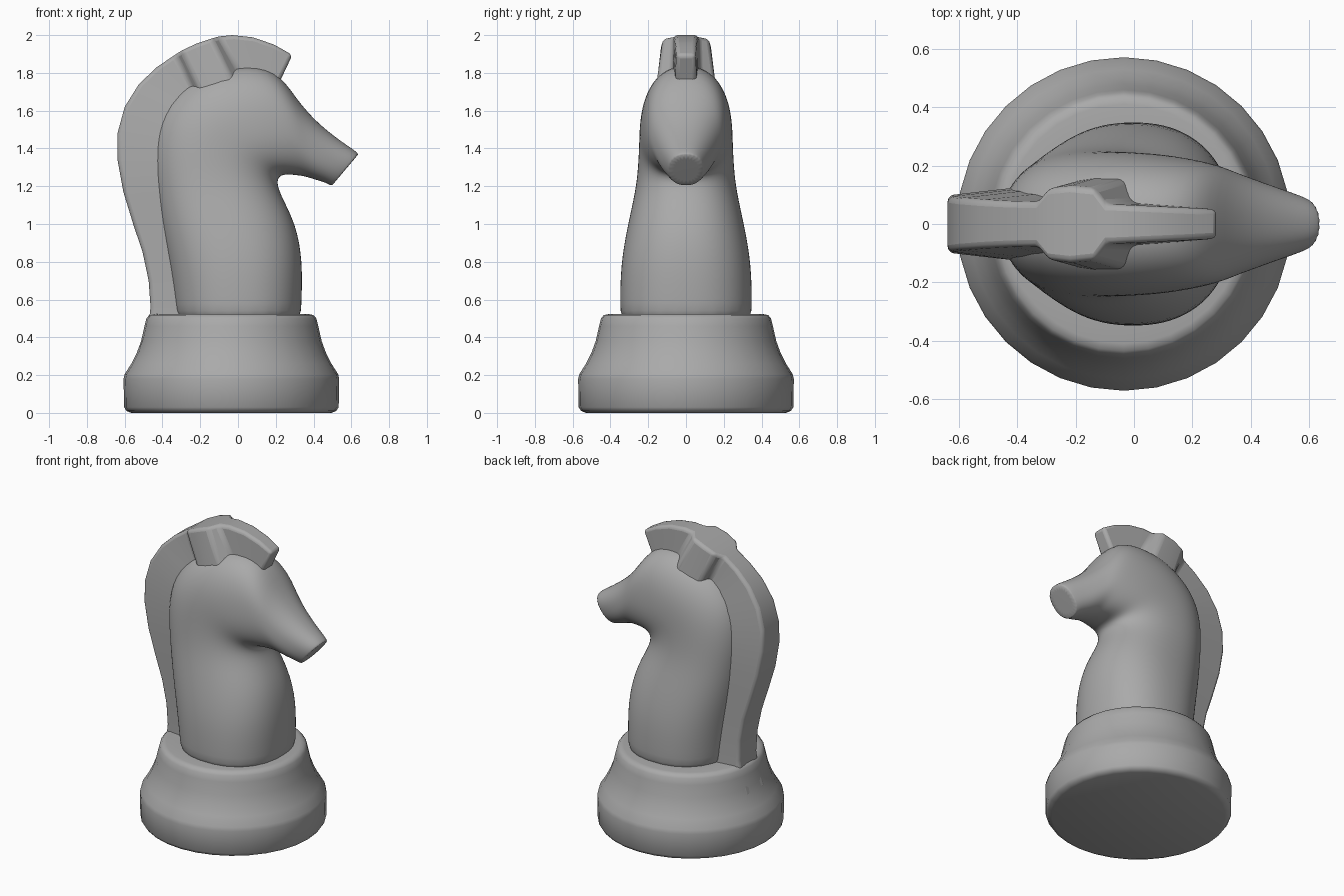
import bpy, bmesh, math
from mathutils import Vector

if "Cube" in bpy.data.objects:
    bpy.data.objects.remove(bpy.data.objects["Cube"])

GREY = (0.4, 0.4, 0.4, 1)
grey = bpy.data.materials.new("plain grey")
grey.use_nodes = True
grey.diffuse_color = GREY
grey.node_tree.nodes["Principled BSDF"].inputs["Base Color"].default_value = GREY


def loft(name, rings, cap=True):
    """Skin a list of closed rings that have equal point counts."""
    bm = bmesh.new()
    loops = [[bm.verts.new(p) for p in ring] for ring in rings]
    for a, b in zip(loops, loops[1:]):
        for i in range(len(a)):
            j = (i + 1) % len(a)
            bm.faces.new((a[i], a[j], b[j], b[i]))
    if cap:
        bm.faces.new(loops[0])
        bm.faces.new(loops[-1])
    bmesh.ops.recalc_face_normals(bm, faces=bm.faces)
    mesh = bpy.data.meshes.new(name)
    bm.to_mesh(mesh)
    bm.free()
    obj = bpy.data.objects.new(name, mesh)
    bpy.context.collection.objects.link(obj)
    mesh.materials.append(grey)
    return obj


def smooth(obj, angle):
    bpy.ops.object.select_all(action='DESELECT')
    obj.select_set(True)
    bpy.context.view_layer.objects.active = obj
    bpy.ops.object.shade_smooth_by_angle(angle=math.radians(angle))


def circle(r, z, n=32):
    return [(-0.035 + r * math.cos(math.tau * i / n),
             r * math.sin(math.tau * i / n), z) for i in range(n)]


# Round base
base_profile = [(0.53, 0), (0.555, 0.01), (0.568, 0.03), (0.571, 0.18),
                (0.565, 0.205), (0.53, 0.26), (0.5, 0.32), (0.478, 0.38),
                (0.46, 0.46), (0.45, 0.5), (0.435, 0.518), (0.41, 0.523),
                (0.3, 0.523)]
smooth(loft("base", [circle(r, z) for r, z in base_profile]), 50)


# Neck and head: rings from the nape side to the throat side
def section(back, front, width, n=24, power=0.88):
    a, b = Vector((back[0], 0, back[1])), Vector((front[0], 0, front[1]))
    ring = []
    for i in range(n):
        t = math.tau * (i + 0.5) / n
        c, s = math.cos(t), math.sin(t)
        along = math.copysign(abs(c) ** power, c)
        across = math.copysign(abs(s) ** power, s)
        ring.append((a + b) / 2 + (b - a) / 2 * along + Vector((0, width * across, 0)))
    return ring


sections = [
    ((-0.33, 0.45), (0.335, 0.45), 0.35), ((-0.34, 0.56), (0.338, 0.56), 0.352),
    ((-0.37, 0.77), (0.347, 0.8), 0.35), ((-0.42, 1.0), (0.31, 1.0), 0.31),
    ((-0.45, 1.2), (0.235, 1.14), 0.27), ((-0.465, 1.38), (0.205, 1.22), 0.255),
    ((-0.43, 1.6), (0.225, 1.26), 0.25), ((-0.25, 1.78), (0.28, 1.26), 0.247),
    ((-0.01, 1.85), (0.32, 1.255), 0.23), ((0.2, 1.83), (0.355, 1.25), 0.205),
    ((0.31, 1.66), (0.395, 1.238), 0.175), ((0.42, 1.535), (0.43, 1.228), 0.15),
    ((0.55, 1.435), (0.47, 1.215), 0.118), ((0.62, 1.39), (0.484, 1.206), 0.1),
    ((0.638, 1.37), (0.498, 1.204), 0.09)]
head = loft("neck_and_head", [section(*s) for s in sections])
crease = head.data.attributes.new("crease_edge", 'FLOAT', 'EDGE')
last = len(head.data.vertices) - 24
for e in head.data.edges:
    if min(e.vertices) >= last:
        crease.data[e.index].value = 0.5
sub = head.modifiers.new("smooth_form", 'SUBSURF')
sub.levels = sub.render_levels = 2
smooth(head, 180)


# Mane, ears and forelock: outer edge, inner edge, outer and inner half widths
def band(outer, inner, w, v):
    (ox, oz), (ix, iz) = outer, inner
    return [(ox, -w, oz), (ox, w, oz), (ix, v, iz), (ix, -v, iz)]


mane = [
    ((-0.525, 0.33), (-0.25, 0.33), 0.1, 0.13), ((-0.472, 0.48), (-0.24, 0.48), 0.1, 0.13),
    ((-0.463, 0.56), (-0.24, 0.56), 0.1, 0.13), ((-0.473, 0.7), (-0.26, 0.7), 0.1, 0.13),
    ((-0.505, 0.85), (-0.29, 0.85), 0.1, 0.13), ((-0.555, 1.0), (-0.32, 1.0), 0.1, 0.13),
    ((-0.607, 1.17), (-0.35, 1.17), 0.1, 0.13), ((-0.638, 1.34), (-0.36, 1.32), 0.098, 0.13),
    ((-0.638, 1.48), (-0.35, 1.43), 0.093, 0.125), ((-0.6, 1.62), (-0.32, 1.53), 0.088, 0.12),
    ((-0.525, 1.74), (-0.26, 1.6), 0.082, 0.11), ((-0.43, 1.83), (-0.22, 1.64), 0.077, 0.1),
    ((-0.335, 1.895), (-0.2, 1.66), 0.075, 0.1), ((-0.295, 1.92), (-0.19, 1.67), 0.122, 0.15),
    ((-0.22, 1.955), (-0.12, 1.7), 0.13, 0.16), ((-0.14, 1.982), (-0.01, 1.72), 0.122, 0.16),
    ((-0.1, 1.993), (0.05, 1.72), 0.068, 0.075), ((-0.03, 2.0), (0.08, 1.73), 0.065, 0.07),
    ((0.08, 1.988), (0.12, 1.74), 0.06, 0.065), ((0.19, 1.95), (0.17, 1.74), 0.055, 0.06),
    ((0.288, 1.895), (0.215, 1.74), 0.05, 0.055)]
crest = loft("mane_and_forelock", [band(*m) for m in mane])
bev = crest.modifiers.new("soft_edges", 'BEVEL')
bev.width = 0.02
bev.segments = 3
bev.limit_method = 'ANGLE'
bev.angle_limit = math.radians(50)
smooth(crest, 40)
